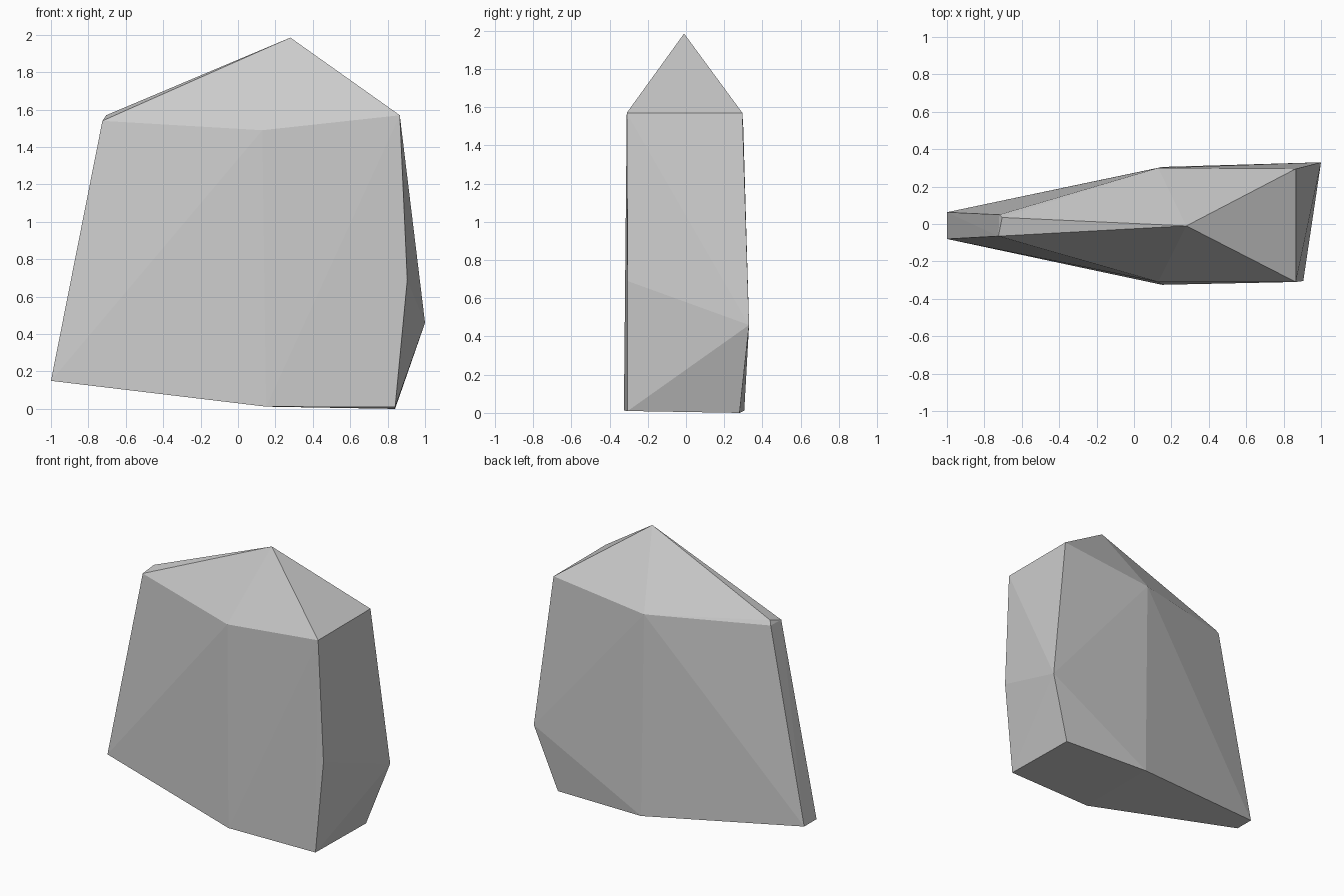
import bpy
import bmesh

if "Cube" in bpy.data.objects:
    bpy.data.objects.remove(bpy.data.objects["Cube"])

# Stone colour
stone = bpy.data.materials.new("grey_stone")
stone.diffuse_color = (0.6, 0.6, 0.6, 1.0)
stone.use_nodes = True
stone.node_tree.nodes["Principled BSDF"].inputs["Base Color"].default_value = stone.diffuse_color

# Corner points of the faceted boulder
peak = [(0.28, -0.01, 1.985)]
shoulder = [
    (-0.725, -0.065, 1.54), (0.13, -0.31, 1.49), (0.865, -0.31, 1.57),
    (0.865, 0.295, 1.57), (0.13, 0.30, 1.49),
    (-0.72, 0.05, 1.54), (-0.705, 0.035, 1.57),
]
right_bulge = [(0.905, -0.305, 0.69), (1.0, 0.33, 0.46)]
base = [
    (-1.0, -0.08, 0.15), (0.15, -0.325, 0.012), (0.84, -0.305, 0.01),
    (0.84, 0.28, 0.0), (0.15, 0.305, 0.012), (-1.0, 0.063, 0.15),
]

# Boulder: convex skin around the corners, flat facets
bm = bmesh.new()
for p in peak + shoulder + right_bulge + base:
    bm.verts.new(p)
bmesh.ops.convex_hull(bm, input=bm.verts[:])
bmesh.ops.recalc_face_normals(bm, faces=bm.faces[:])
mesh = bpy.data.meshes.new("boulder")
bm.to_mesh(mesh)
bm.free()
mesh.materials.append(stone)
boulder = bpy.data.objects.new("boulder", mesh)
bpy.context.collection.objects.link(boulder)
